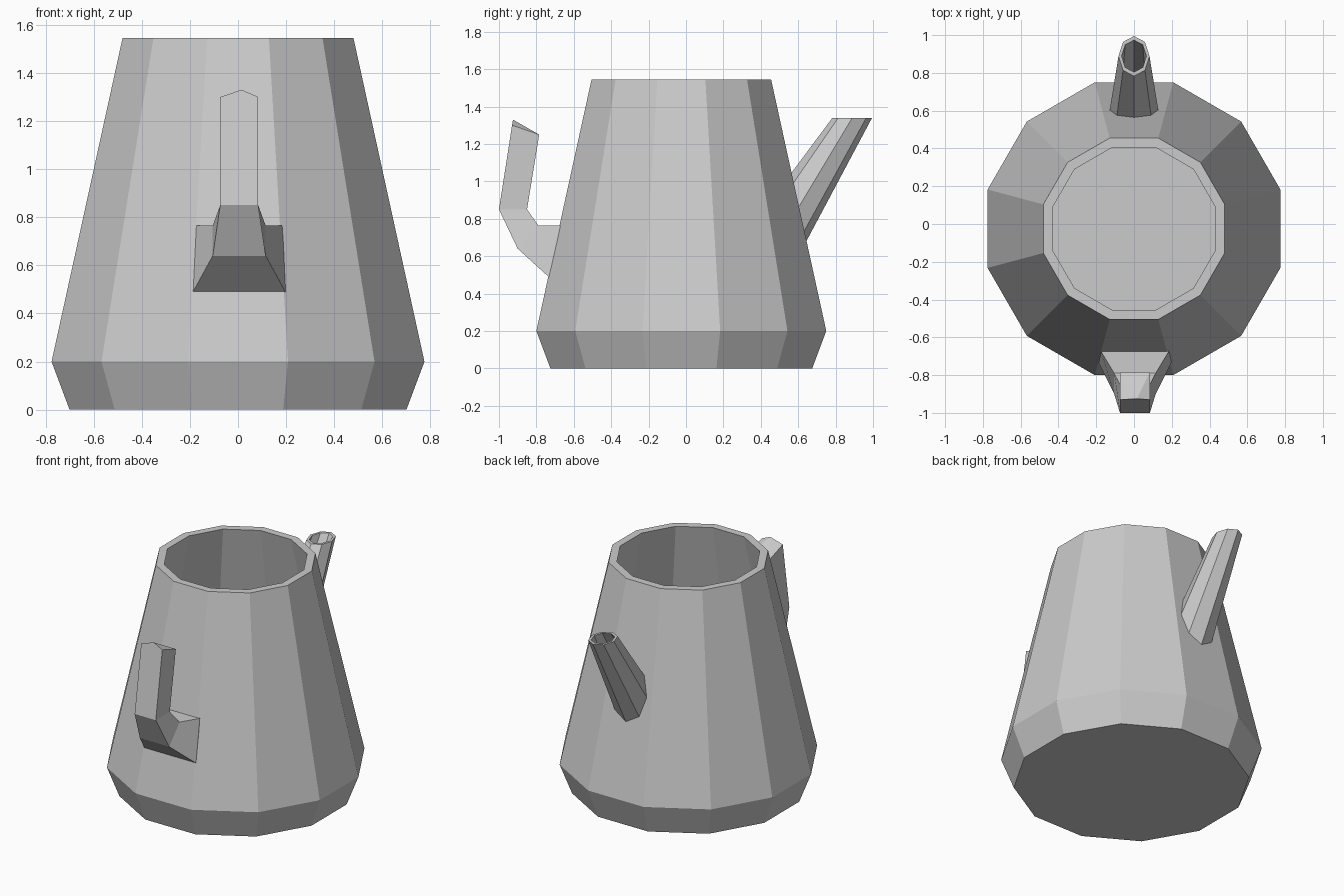
import bpy, bmesh
from math import sin, cos, pi
from mathutils import Vector

if "Cube" in bpy.data.objects:
    bpy.data.objects.remove(bpy.data.objects["Cube"])


def loft(name, rings, cap=False, loop=False):
    """Skin a list of equal-sized point rings into one flat-shaded object."""
    bm = bmesh.new()
    vs = [[bm.verts.new(p) for p in r] for r in rings]
    pairs = list(zip(vs, vs[1:] + vs[:1]))
    for a, b in pairs if loop else pairs[:-1]:
        n = len(a)
        for i in range(n):
            j = (i + 1) % n
            bm.faces.new((a[i], a[j], b[j], b[i]))
    if cap:
        bm.faces.new(vs[0][::-1])
        bm.faces.new(vs[-1])
    bmesh.ops.recalc_face_normals(bm, faces=bm.faces)
    mesh = bpy.data.meshes.new(name)
    bm.to_mesh(mesh)
    bm.free()
    obj = bpy.data.objects.new(name, mesh)
    bpy.context.collection.objects.link(obj)
    return obj


# Body: twelve-sided hollow pot, flats facing the axes
def body_ring(apothem, z):
    r = apothem / cos(pi / 12)
    return [(r * cos((k + .5) * pi / 6), -0.025 + r * sin((k + .5) * pi / 6), z)
            for k in range(12)]


body_profile = [(.70, 0), (.775, .20), (.48, 1.545),
                (.43, 1.545), (.722, .21), (.66, .05)]
loft("body", [body_ring(a, z) for a, z in body_profile], cap=True)


# Spout: tapered eight-sided tube, level rim at the top, base set in the wall
def spout_ring(low, high, rx, scale=1.0):
    low, high = Vector((0, *low)), Vector((0, *high))
    mid, half = (low + high) / 2, (low - high) / 2 * scale
    return [mid + half * cos(k * pi / 4) + Vector((rx * scale * sin(k * pi / 4), 0, 0))
            for k in range(8)]


base = ((.625, .645), (.541, 1.015), .132)
rim = ((.995, 1.34), (.783, 1.34), .082)
loft("spout", [spout_ring(*base), spout_ring(*rim),
               spout_ring(*rim, .8), spout_ring(*base, .8)], loop=True)

# Handle: outer and inner (half width, y, z) at each bend, from wall to tip
CX = .005
sections = [
    ((.20, -.715, .475), (.18, -.655, .765)),
    ((.192, -.735, .49), (.178, -.677, .765)),
    ((.11, -.90, .64), (.11, -.79, .765)),
    ((.079, -1.0, .85), (.079, -.85, .85)),
    ((.079, -.93, 1.30), (.079, -.785, 1.25)),
]
handle = loft("handle", [[(CX - o[0], o[1], o[2]), (CX + o[0], o[1], o[2]),
                          (CX + i[0], i[1], i[2]), (CX - i[0], i[1], i[2])]
                         for o, i in sections], cap=True)

# Peak in the middle of the handle's outer top edge
bm = bmesh.new()
bm.from_mesh(handle.data)
edge = next(e for e in bm.edges if all(abs(v.co.z - 1.30) < .001 for v in e.verts))
peak = bmesh.utils.edge_split(edge, edge.verts[0], .5)[1]
peak.co = (CX + .01, -.925, 1.33)
top = max((f for f in bm.faces if peak in f.verts), key=lambda f: f.calc_center_median().z)
for corner in [v for v in top.verts if abs(v.co.z - 1.25) < .001]:
    bmesh.ops.connect_verts(bm, verts=[peak, corner])
bm.to_mesh(handle.data)
bm.free()
